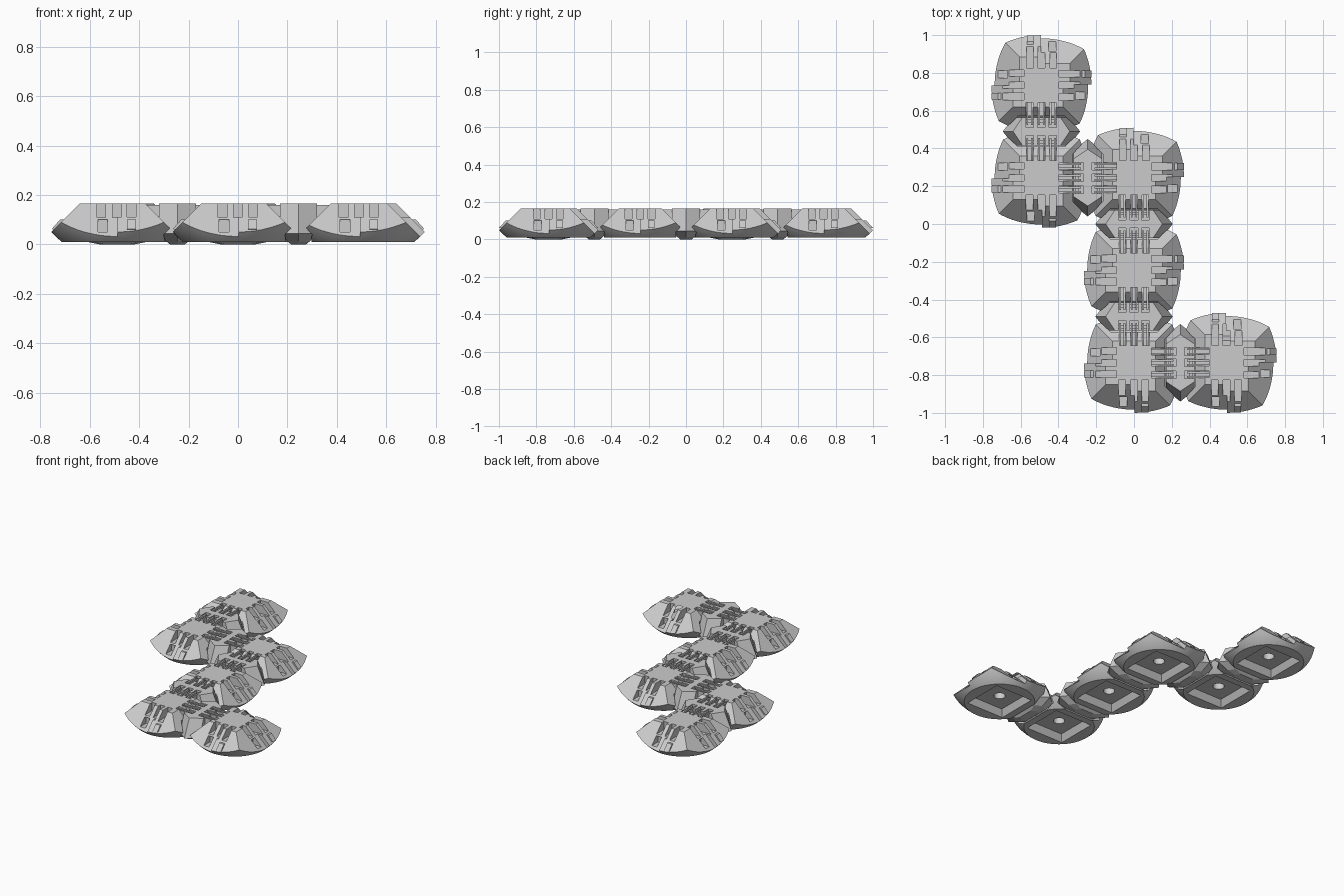
import bpy, bmesh, math
from mathutils import Matrix, Vector

if "Cube" in bpy.data.objects:
    bpy.data.objects.remove(bpy.data.objects["Cube"])

P = 0.49          # tile pitch
TOP = 0.165
FACE = 0.315      # raised slope: r + z
RECESS = 0.28     # recessed slope: r + z
SLOTS = (-0.063, 0.0, 0.06)


def make(name, bm, mat=Matrix()):
    bmesh.ops.recalc_face_normals(bm, faces=bm.faces[:])
    bm.transform(mat)
    me = bpy.data.meshes.new(name)
    bm.to_mesh(me)
    bm.free()
    ob = bpy.data.objects.new(name, me)
    bpy.context.collection.objects.link(ob)
    return ob


def place(c, k):
    return Matrix.Translation((c[0], c[1], 0)) @ Matrix.Rotation(k * math.pi / 2, 4, 'Z')


def loft(name, rings, mat):
    bm = bmesh.new()
    vs = [[bm.verts.new(p) for p in r] for r in rings]
    n = len(vs[0])
    for a, b in zip(vs, vs[1:]):
        for i in range(n):
            bm.faces.new((a[i], a[(i + 1) % n], b[(i + 1) % n], b[i]))
    bm.faces.new(vs[0])
    bm.faces.new(vs[-1])
    return make(name, bm, mat)


def prism(name, pts, u0, u1, mat):
    # profile in (outward distance, height), extruded along the side
    return loft(name, [[(u, -r, z) for r, z in pts] for u in (u0, u1)], mat)


def box(name, r0, r1, z0, z1, u0, u1, mat):
    return prism(name, [(r0, z0), (r1, z0), (r1, z1), (r0, z1)], u0, u1, mat)


def square(h, z):
    return [(-h, -h, z), (h, -h, z), (h, h, z), (-h, h, z)]


def carve(ob, ops):
    for other, op in ops:
        m = ob.modifiers.new("cut", 'BOOLEAN')
        m.object, m.operation, m.solver = other, op, 'EXACT'
    bpy.context.view_layer.update()
    dg = bpy.context.evaluated_depsgraph_get()
    me = bpy.data.meshes.new_from_object(ob.evaluated_get(dg))
    ob.modifiers.clear()
    ob.data = me
    for other, _ in ops:
        bpy.data.objects.remove(other)


def smooth(ob):
    bpy.ops.object.select_all(action='DESELECT')
    ob.select_set(True)
    bpy.context.view_layer.objects.active = ob
    bpy.ops.object.shade_smooth_by_angle(angle=math.radians(20))


def hinge_solid(name, mat, g=0.0):
    # six-sided block with pointed ends; rows are z, half width, shoulder, tip
    rows = [(0, .03, .05, .07), (.012, .045, .10, .13),
            (.045, .075, .145, .205), (TOP + g, .075, .10, .15)]
    rings = []
    for z, w, s, t in rows:
        w, s, t = w + g, s + g, t + g
        rings.append([(t, 0, z - g), (s, w, z - g), (-s, w, z - g),
                      (-t, 0, z - g), (-s, -w, z - g), (s, -w, z - g)])
    if g:
        rings.append([(x, y, TOP + .05) for x, y, z in rings[-1]])
    return loft(name, rings, mat)


tiles = [(-P, 1.5 * P), (-P, .5 * P), (0, .5 * P),
         (0, -.5 * P), (0, -1.5 * P), (P, -1.5 * P)]
dirs = [(0, -1), (1, 0), (0, 1), (-1, 0)]

# Tiles: spherical shell segments with stepped mating slopes
for i, c in enumerate(tiles):
    base = place(c, 0)
    tile = loft(f"tile_{i + 1}", [square(FACE - .01, .01), square(FACE - TOP, TOP)], base)
    bm = bmesh.new()
    bmesh.ops.create_uvsphere(bm, u_segments=72, v_segments=36, radius=.354)
    ops = [(make("ball", bm, Matrix.Translation((c[0], c[1], .285))), 'INTERSECT')]

    def cut(o):
        ops.append((o, 'DIFFERENCE'))

    for k, d in enumerate(dirs):
        m = place(c, k)
        joined = any((Vector(c) + P * Vector(d) - Vector(t)).length < .01 for t in tiles)
        # recessed half of the slope (the whole slope beside a hinge)
        e = .02
        cut(prism("recess", [(RECESS - TOP - e, TOP + e), (.45, TOP + e), (.45, RECESS - .45)],
                  -.42, .42 if joined else 0.003, m))
        for u in SLOTS:
            cut(box("slot", .092, .205, .108, .2, u - .018, u + .018, m))
        if joined:
            cut(box("trim", .241, .5, -.2, .3, -.4, .4, m))
            cut(hinge_solid("clearance", m @ Matrix.Translation((0, -P / 2, 0)), .006))
        else:
            cut(box("notch", .165, .35, .05, .1, -.077, -.037, m))
            ops.append((prism("tab", [(.18, .1), (.23, .1), (.264, .062), (.235, .055)],
                              .041, .077, m), 'UNION'))
    # underside recess and its round socket
    cut(loft("hollow", [square(.148, .0), square(.118, .052)], base))
    bm = bmesh.new()
    bmesh.ops.create_cone(bm, cap_ends=True, segments=32, radius1=.036, radius2=.036, depth=.06)
    cut(make("socket", bm, Matrix.Translation((c[0], c[1], .07))))
    carve(tile, ops)
    smooth(tile)

# Hinges: slotted blocks with thin finger straps to both tiles
for i, (a, b) in enumerate(zip(tiles, tiles[1:])):
    mid = ((a[0] + b[0]) / 2, (a[1] + b[1]) / 2)
    k = 1 if abs(a[1] - b[1]) < .01 else 0
    hinge = hinge_solid(f"hinge_{i + 1}", place(mid, k))
    ops = []
    for side in (k, k + 2):
        m = place(mid, side)
        for u in SLOTS:
            w = u if side == k else -u
            ops.append((box("gap", .022, .12, .085, .2, w - .02, w + .02, m), 'DIFFERENCE'))
    carve(hinge, ops)
    for side in (k, k + 2):
        m = place(mid, side)
        for j, u in enumerate(SLOTS):
            w = u if side == k else -u
            for s in (-1, 1):
                x = w + s * .012
                prism(f"hinge_{i + 1}_strap", [(.035, .12), (.155, .1), (.155, .15), (.125, .16), (.035, .16)],
                      x - .005, x + .005, m)
            box(f"hinge_{i + 1}_pin", .048, .064, .13, .148, w - .022, w + .022, m)
